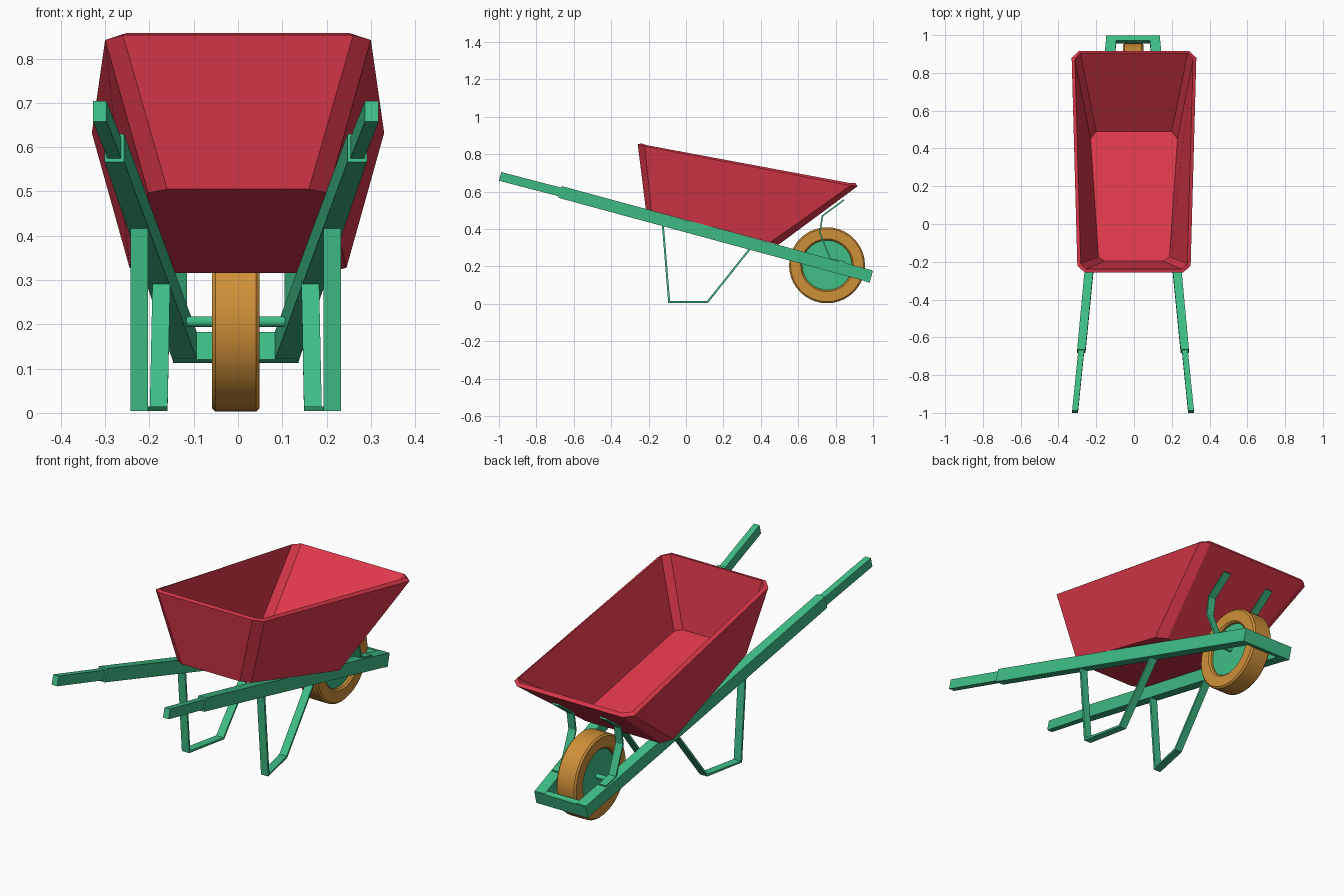
import bpy, bmesh, math
from mathutils import Vector, Matrix

if "Cube" in bpy.data.objects:
    bpy.data.objects.remove(bpy.data.objects["Cube"])

CX = -0.005  # frame centre line


def material(name, rgb):
    m = bpy.data.materials.new(name)
    m.diffuse_color = (*rgb, 1)
    m.use_nodes = True
    m.node_tree.nodes["Principled BSDF"].inputs["Base Color"].default_value = m.diffuse_color
    return m


RED = material("red_paint", (0.72, 0.04, 0.07, 1)[:3])
GREEN = material("green_paint", (0.05, 0.52, 0.24))
OCHRE = material("ochre_rubber", (0.62, 0.28, 0.04))


def make(name, verts, faces, mat, x=0.0, mirror=False, thick=0.0, offset=0.0):
    me = bpy.data.meshes.new(name)
    bm = bmesh.new()
    vs = [bm.verts.new(v) for v in verts]
    for f in faces:
        bm.faces.new([vs[i] for i in f])
    bmesh.ops.recalc_face_normals(bm, faces=bm.faces)
    bm.to_mesh(me)
    bm.free()
    me.materials.append(mat)
    ob = bpy.data.objects.new(name, me)
    ob.location.x = x
    bpy.context.collection.objects.link(ob)
    if thick:
        s = ob.modifiers.new("thickness", 'SOLIDIFY')
        s.thickness, s.offset, s.use_even_offset = thick, offset, True
    if mirror:
        ob.modifiers.new("mirror", 'MIRROR')
    return ob


def beam(name, p0, p1, w0, w1, h):
    """Pitched rectangular bar, mirrored to both sides."""
    p0, p1 = Vector(p0), Vector(p1)
    d = p1 - p0
    up = Vector((0, -d.z, d.y)).normalized() * h / 2
    verts = []
    for p, w in ((p0, w0), (p1, w1)):
        sx = Vector((w / 2, 0, 0))
        verts += [p - sx - up, p + sx - up, p + sx + up, p - sx + up]
    faces = [(0, 1, 2, 3), (4, 5, 6, 7)] + [(i, (i + 1) % 4, 4 + (i + 1) % 4, 4 + i) for i in range(4)]
    return make(name, verts, faces, GREEN, CX, True)


def strap(name, path, width, thick):
    """Bent flat bar following a path, mirrored to both sides."""
    verts = [(x + s * width / 2, y, z) for x, y, z in path for s in (-1, 1)]
    faces = [(2 * i, 2 * i + 1, 2 * i + 3, 2 * i + 2) for i in range(len(path) - 1)]
    return make(name, verts, faces, GREEN, CX, True, thick)


def lathe(name, profile, mat, segs, centre):
    """Closed (radius, x) profile turned round the x axis."""
    n = len(profile)
    verts = []
    for k in range(segs):
        a = 2 * math.pi * k / segs
        verts += [(CX + x, centre[0] + r * math.cos(a), centre[1] + r * math.sin(a)) for r, x in profile]
    faces = [(k * n + i, k * n + (i + 1) % n, (k + 1) % segs * n + (i + 1) % n, (k + 1) % segs * n + i)
             for k in range(segs) for i in range(n)]
    ob = make(name, verts, faces, mat)
    bpy.context.view_layer.objects.active = ob
    ob.select_set(True)
    bpy.ops.object.shade_smooth_by_angle(angle=math.radians(25))
    ob.select_set(False)
    return ob


# Tray: eight-sided open tub with chamfered corners
def ring(half):
    return half + [(-x, y, z) for x, y, z in reversed(half)]


floor = ring([(0.16, -0.215, 0.505), (0.203, -0.185, 0.497), (0.245, 0.45, 0.328), (0.205, 0.495, 0.316)])
rim = ring([(0.26, -0.258, 0.853), (0.30, -0.22, 0.842), (0.33, 0.88, 0.632), (0.29, 0.917, 0.628)])
tray_faces = [tuple(range(8))] + [(i, (i + 1) % 8, 8 + (i + 1) % 8, 8 + i) for i in range(8)]
make("tray", floor + rim, tray_faces, RED, thick=0.02, offset=-1)

# Frame beams, thinner grips and the front cross bar
beam("side_beam", (0.274, -0.674, 0.598), (0.114, 0.988, 0.147), 0.044, 0.055, 0.065)
beam("grip", (0.307, -0.994, 0.681), (0.271, -0.64, 0.589), 0.031, 0.031, 0.048)
pitch = Matrix.Rotation(-math.atan(0.271), 4, 'X')
corners = [Vector((x * 0.142, y * 0.014, z * 0.0325)) for z in (-1, 1)
           for x, y in ((-1, -1), (1, -1), (1, 1), (-1, 1))]
make("front_cross_bar", [pitch @ c + Vector((0, 0.977, 0.148)) for c in corners],
     [(0, 1, 2, 3), (4, 5, 6, 7)] + [(i, (i + 1) % 4, 4 + (i + 1) % 4, 4 + i) for i in range(4)], GREEN, CX)

# Bent legs and tray supports
strap("leg", [(0.218, -0.124, 0.425), (0.218, -0.09, 0.009), (0.174, 0.115, 0.009), (0.168, 0.345, 0.298)],
      0.040, 0.010)
strap("tray_support", [(0.13, 0.845, 0.555), (0.13, 0.73, 0.47), (0.13, 0.715, 0.38),
                       (0.13, 0.772, 0.24), (0.13, 0.85, 0.222)], 0.040, 0.008)

# Wheel: tyre, recessed hub disc and axle
WHEEL = (0.754, 0.206)
lathe("tyre", [(0.133, -0.045), (0.141, -0.053), (0.195, -0.054), (0.203, -0.046),
               (0.203, 0.046), (0.195, 0.054), (0.141, 0.053), (0.133, 0.045)], OCHRE, 40, WHEEL)


def disc(name, radius, half, segs):
    ob = lathe(name, [(radius, -half), (radius, half), (0.002, half), (0.002, -half)], GREEN, segs, WHEEL)
    return ob


disc("hub_disc", 0.135, 0.033, 40)
disc("axle", 0.012, 0.125, 16)
